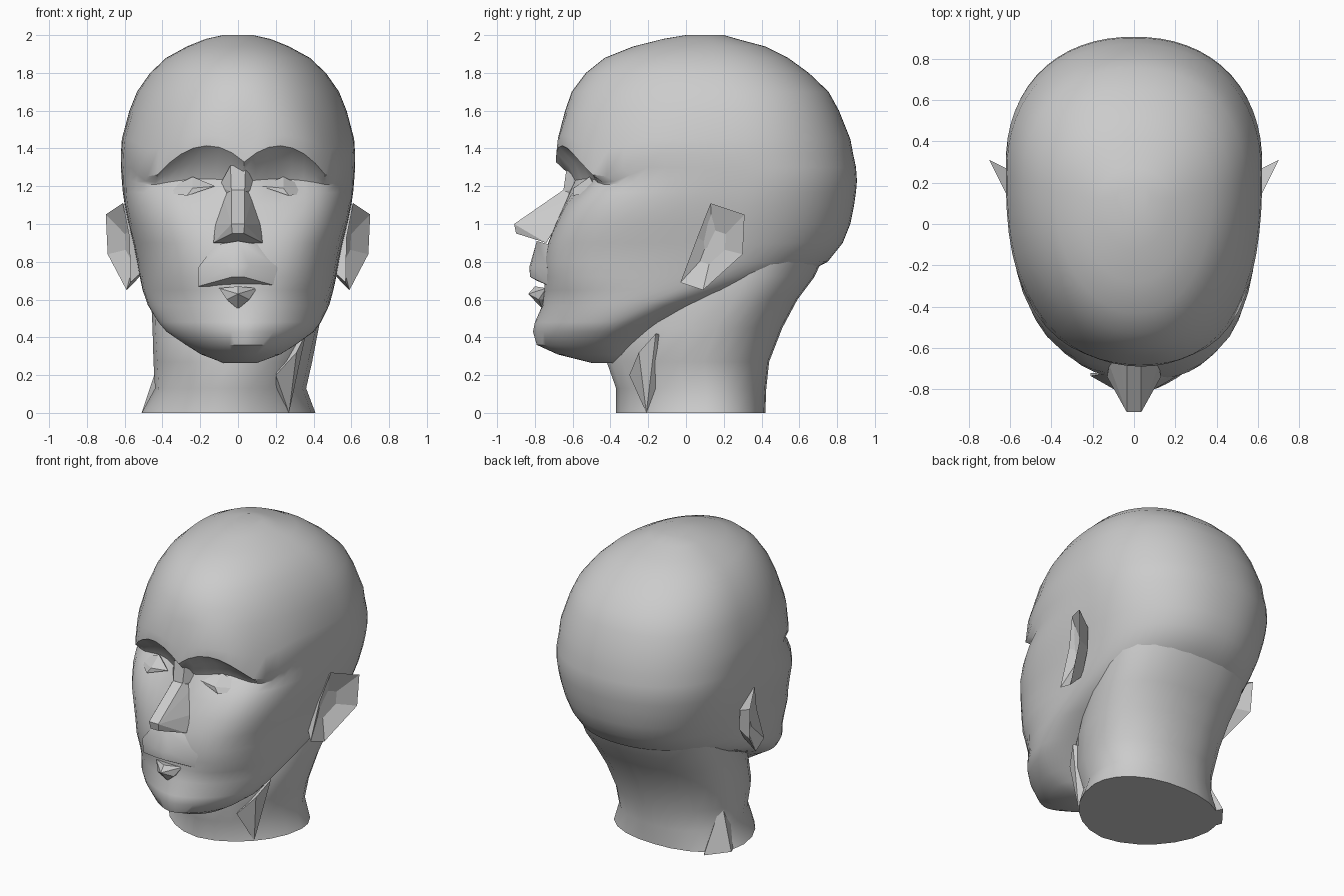
import bpy
import bmesh
from math import sin, cos, pi, exp, radians
from mathutils import Vector

cube = bpy.data.objects.get("Cube")
if cube:
    bpy.data.objects.remove(cube, do_unlink=True)

clay = bpy.data.materials.new("clay_grey")
clay.use_nodes = True
GREY = (0.6, 0.6, 0.6, 1)
clay.diffuse_color = GREY
clay.node_tree.nodes["Principled BSDF"].inputs["Base Color"].default_value = GREY


def finish(name, bm, smooth_angle=None):
    """Turn a bmesh into a linked object with the shared material."""
    bmesh.ops.recalc_face_normals(bm, faces=bm.faces)
    mesh = bpy.data.meshes.new(name)
    bm.to_mesh(mesh)
    bm.free()
    mesh.materials.append(clay)
    obj = bpy.data.objects.new(name, mesh)
    bpy.context.collection.objects.link(obj)
    if smooth_angle:
        bpy.ops.object.select_all(action="DESELECT")
        obj.select_set(True)
        bpy.context.view_layer.objects.active = obj
        bpy.ops.object.shade_smooth_by_angle(angle=radians(smooth_angle))
    return obj


def loft(name, rings, smooth_angle=None):
    """Skin a stack of equal point rings and cap both ends."""
    bm = bmesh.new()
    loops = [[bm.verts.new(p) for p in ring] for ring in rings]
    count = len(loops[0])
    for low, high in zip(loops, loops[1:]):
        for i in range(count):
            j = (i + 1) % count
            bm.faces.new((low[i], low[j], high[j], high[i]))
    bm.faces.new(loops[0])
    bm.faces.new(loops[-1])
    return finish(name, bm, smooth_angle)


def hull(name, points, mirrored=False, side=1, smooth_angle=None):
    """Faceted convex part; mirrored adds the same points across the middle."""
    points = [(x * side, y, z) for x, y, z in points]
    if mirrored:
        points += [(-x, y, z) for x, y, z in points if x]
    bm = bmesh.new()
    verts = [bm.verts.new(p) for p in points]
    result = bmesh.ops.convex_hull(bm, input=verts)
    spare = {v for v in result["geom_interior"] + result["geom_unused"]
             if isinstance(v, bmesh.types.BMVert)}
    bmesh.ops.delete(bm, geom=list(spare), context="VERTS")
    return finish(name, bm, smooth_angle)


def egg_ring(z, front, back, half_width, power, count=60):
    """Rounded cross-section, widest behind its middle."""
    middle = front + 0.6 * (back - front)
    ring = []
    for i in range(count):
        a = 2 * pi * i / count
        s, c = sin(a), cos(a)
        n = power if c > 0 else 2.2
        r = (abs(s) ** n + abs(c) ** n) ** (-1 / n)
        depth = middle - front if c > 0 else back - middle
        ring.append(Vector((half_width * r * s, middle - depth * r * c, z)))
    return ring


# Skull and jaw: height, front, back, half width, squareness
HEAD = [
    (.265, -.5, -.36, .09, 2), (.31, -.68, -.3, .21, 1.8),
    (.36, -.79, -.24, .29, 1.6), (.43, -.81, -.14, .39, 1.6),
    (.48, -.8, -.06, .43, 1.7), (.57, -.76, .16, .48, 1.9),
    (.65, -.75, .42, .505, 2.3), (.72, -.75, .6, .52, 2.6),
    (.8, -.75, .75, .535, 2.7), (.9, -.73, .83, .555, 2.9),
    (1, -.69, .87, .58, 3.2), (1.1, -.645, .89, .6, 3.2),
    (1.17, -.62, .9, .61, 3), (1.23, -.6, .905, .615, 2.8),
    (1.3, -.63, .9, .62, 2.6), (1.37, -.69, .885, .62, 2.5),
    (1.45, -.68, .87, .615, 2.4), (1.6, -.64, .81, .575, 2.2),
    (1.7, -.605, .755, .535, 2.1), (1.8, -.53, .65, .465, 2.1),
    (1.88, -.43, .54, .38, 2.1), (1.94, -.28, .42, .27, 2.1),
    (1.98, -.12, .27, .17, 2), (2, 0, .2, .08, 2),
]
head_rings = [egg_ring(*row) for row in HEAD]
for ring in head_rings:
    for p in ring:
        if p.y < 0:
            x = abs(p.x)
            # Hollow the eye sockets under the brow
            u, v = (x - .25) / .14, (p.z - 1.25) / .09
            p.y += .09 * exp(-u * u - v * v)
            # Arch the brow and drop it toward the temples
            arch = max(.045 - 2.4 * (x - .19) ** 2, -.12)
            fade = min(max(-p.y - .2, 0) / .2, 1)
            p.z += arch * fade * exp(-((p.z - 1.36) / .1) ** 2)
            # The face turns slightly to its left
            p.x += .07 * p.y ** 2
loft("head", head_rings, 40)

# Neck, leaning a little at its foot and running up into the skull
NECK = [
    (0, -.37, .42, .46, 1.8), (.13, -.37, .425, .4, 1.8),
    (.27, -.42, .44, .42, 1.8), (.45, -.36, .51, .44, 2),
    (.6, -.25, .59, .46, 2), (.72, -.2, .68, .475, 2),
    (.85, -.15, .74, .48, 2),
]
neck_rings = [egg_ring(*row, count=24) for row in NECK]
for ring in neck_rings:
    for p in ring:
        p.x -= .05 * max(1 - p.z / .6, 0)
loft("neck", neck_rings, 40)
hull("left_neck_tendon", [(.36, -.16, .42), (.31, -.25, .32), (.2, -.3, .2),
                          (.27, -.21, 0), (.2, -.12, 0), (.26, -.08, .4)])
hull("right_shoulder_muscle", [(-.51, .24, 0), (-.44, .05, 0), (-.4, .38, 0),
                               (-.3, .2, 0), (-.41, .2, .3)], smooth_angle=40)

# Nose
hull("nose_bridge", [(.04, -.63, 1.31), (.035, -.65, 1.17),
                     (.1, -.56, 1.2), (.08, -.56, 1.1)], mirrored=True)
hull("nose", [(.035, -.65, 1.18), (.08, -.58, 1.15), (.035, -.91, 1),
              (.03, -.9, .95), (.13, -.74, .9), (.12, -.68, 1),
              (0, -.79, .92)], mirrored=True)

# Lips
hull("upper_lip", [(0, -.79, .91), (.12, -.72, .89), (.21, -.735, .77),
                   (.06, -.82, .78), (0, -.83, .77), (.03, -.825, .72),
                   (.21, -.72, .67), (.03, -.79, .7)],
     mirrored=True, smooth_angle=40)
hull("lower_lip", [(.1, -.74, .66), (0, -.8, .67), (0, -.835, .63),
                   (.06, -.78, .6), (0, -.76, .55), (.06, -.7, .6)],
     mirrored=True)

# Ear outline, from the lobe round the back rim to the front
EAR = [(.57, -.03, .69), (.59, .09, .65), (.69, .3, .84),
       (.7, .31, 1.05), (.61, .13, 1.11), (.575, .06, .93)]

for label, side in (("left", 1), ("right", -1)):
    hull(label + "_eye", [(.12, -.585, 1.2), (.41, -.47, 1.17),
                          (.24, -.51, 1.25), (.27, -.6, 1.15),
                          (.24, -.595, 1.19), (.25, -.45, 1.2)], side=side)

    rim = [Vector((x * side, y, z)) for x, y, z in EAR]
    centre = sum(rim, Vector()) / len(rim)
    root = [centre.lerp(p, .65) - Vector((.09 * side, 0, 0)) for p in rim]
    hollow = [centre.lerp(p, .4) - Vector((.055 * side, 0, 0)) for p in rim]
    loft(label + "_ear", [root, rim, hollow])
